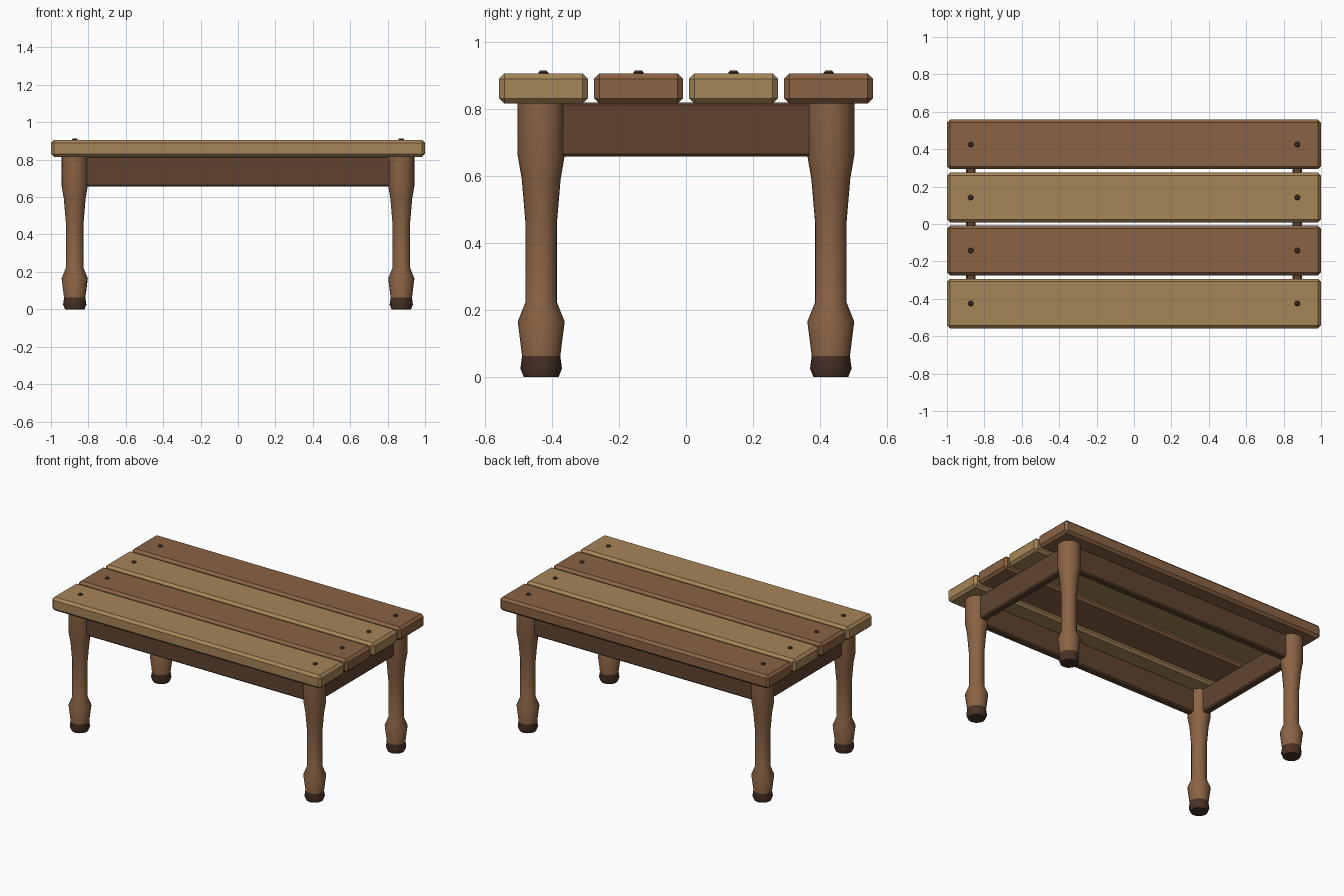
import bpy, bmesh, math

if "Cube" in bpy.data.objects:
    bpy.data.objects.remove(bpy.data.objects["Cube"])


def material(name, r, g, b):
    m = bpy.data.materials.new(name)
    lin = [((c / 255 + 0.055) / 1.055) ** 2.4 for c in (r, g, b)]
    m.diffuse_color = (*lin, 1)
    m.use_nodes = True
    m.node_tree.nodes["Principled BSDF"].inputs["Base Color"].default_value = m.diffuse_color
    return m


TAN = material("light oak", 166, 133, 88)
BROWN = material("warm brown", 138, 99, 68)
DARK = material("dark apron wood", 96, 68, 48)
FOOT = material("dark foot wood", 72, 50, 37)


def finish(name, bm, mats, smooth=False):
    bmesh.ops.recalc_face_normals(bm, faces=bm.faces)
    mesh = bpy.data.meshes.new(name)
    bm.to_mesh(mesh)
    bm.free()
    obj = bpy.data.objects.new(name, mesh)
    bpy.context.collection.objects.link(obj)
    for m in mats:
        mesh.materials.append(m)
    if smooth:
        bpy.ops.object.select_all(action='DESELECT')
        obj.select_set(True)
        bpy.context.view_layer.objects.active = obj
        bpy.ops.object.shade_smooth_by_angle(angle=math.radians(35))
    return obj


def box(name, center, size, bevel, mat):
    bm = bmesh.new()
    bmesh.ops.create_cube(bm, size=1)
    for v in bm.verts:
        v.co = [c + s * k for c, s, k in zip(center, size, v.co)]
    bmesh.ops.bevel(bm, geom=bm.edges[:], offset=bevel, segments=1, affect='EDGES')
    return finish(name, bm, [mat])


def turned(name, profile, x, y, sides, mats, split=0.0, smooth=True):
    """Closed solid of revolution; faces below split use the second material."""
    bm = bmesh.new()
    rings = [[bm.verts.new((x + r * math.cos(2 * math.pi * i / sides),
                            y + r * math.sin(2 * math.pi * i / sides), z))
              for i in range(sides)] for r, z in profile]
    for a, b in zip(rings, rings[1:]):
        for i in range(sides):
            j = (i + 1) % sides
            bm.faces.new((a[i], a[j], b[j], b[i]))
    bm.faces.new(rings[0])
    bm.faces.new(rings[-1])
    for f in bm.faces:
        f.material_index = int(f.calc_center_median().z < split)
    return finish(name, bm, mats, smooth)


# Table top planks, alternating colours, with two pegs each
PEG = [(0.015, 0.900), (0.015, 0.908), (0.009, 0.914)]
for i in range(4):
    y = (i - 1.5) * 0.2835
    box("plank", (0, y, 0.860), (2.0, 0.265, 0.09), 0.016, BROWN if i % 2 else TAN)
    for x in (-0.873, 0.873):
        turned("peg", PEG, x, y, 8, [FOOT], smooth=False)

# Turned legs with dark feet
LEG = [(0.052, 0), (0.062, 0.025), (0.057, 0.062), (0.070, 0.165), (0.047, 0.222),
       (0.047, 0.46), (0.058, 0.59), (0.070, 0.66), (0.070, 0.817)]
for x in (-0.873, 0.873):
    for y in (-0.432, 0.432):
        turned("leg", LEG, x, y, 24, [BROWN, FOOT], 0.06)

# Aprons between the legs
for s in (-1, 1):
    box("long_apron", (0, s * 0.432, 0.738), (1.68, 0.05, 0.162), 0.008, DARK)
    box("short_apron", (s * 0.873, 0, 0.738), (0.05, 0.80, 0.162), 0.008, DARK)
